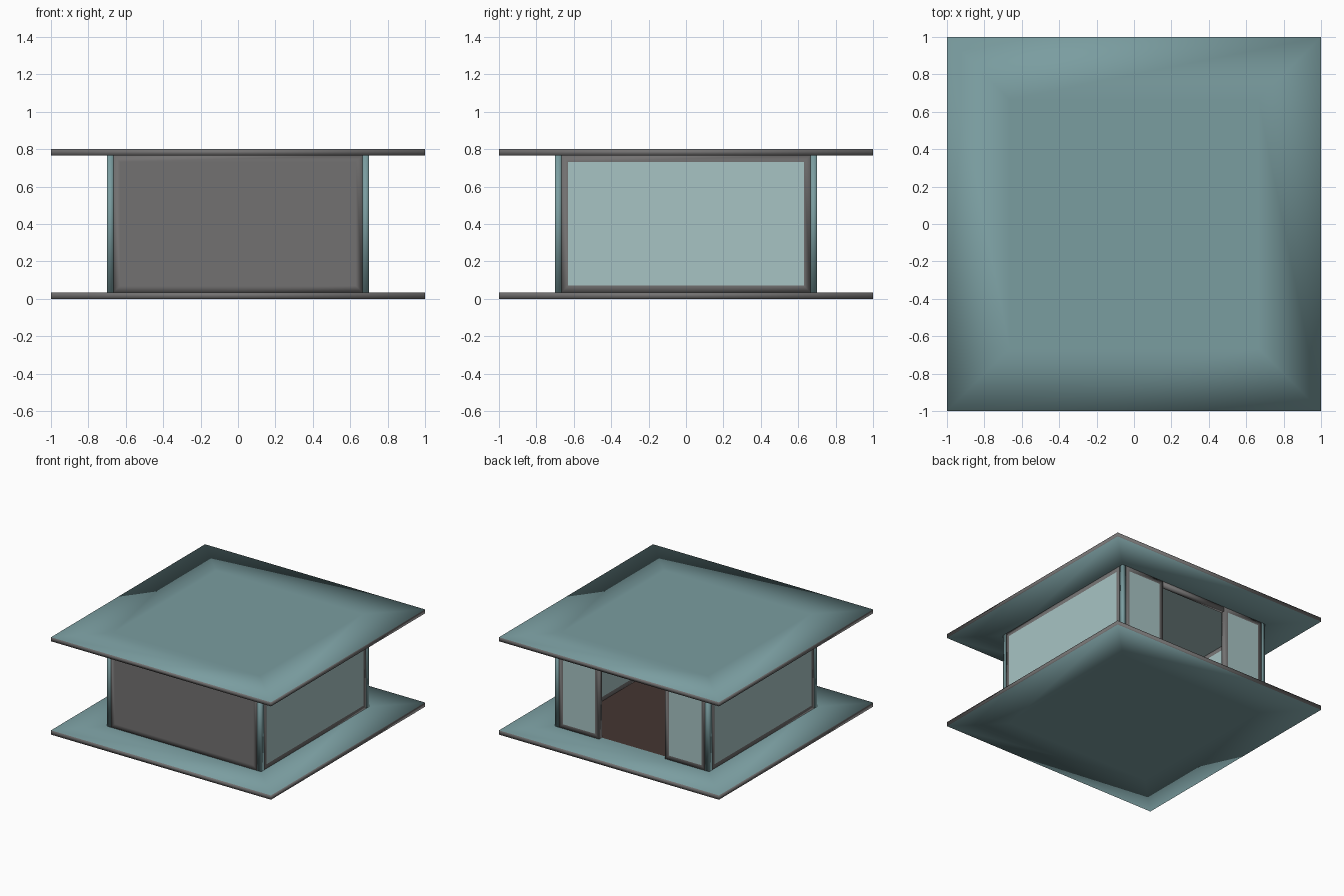
import bpy, bmesh
from mathutils import Vector

if "Cube" in bpy.data.objects:
    bpy.data.objects.remove(bpy.data.objects["Cube"])


def mat(name, r, g, b):
    m = bpy.data.materials.new(name)
    m.diffuse_color = (r, g, b, 1)
    m.use_nodes = True
    m.node_tree.nodes["Principled BSDF"].inputs["Base Color"].default_value = m.diffuse_color
    return m


teal = mat("teal", 0.195, 0.337, 0.352)
grey = mat("frame_grey", 0.17, 0.165, 0.165)
glass = mat("pale_glass", 0.39, 0.55, 0.55)
brown = mat("brown_floor", 0.058, 0.036, 0.031)

OUT, IN, T = 0.70, 0.665, 0.035   # outer wall line, inner wall line, thickness
Z0, Z1 = 0.035, 0.767             # wall bottom and top


def box(name, lo, hi, mats, axis=None, inset=0.0):
    """Smooth box; both faces along axis are inset. mats = sides, rim, panel on + side, panel on - side."""
    lo, hi = Vector(lo), Vector(hi)
    bm = bmesh.new()
    bmesh.ops.create_cube(bm, size=1)
    for v in bm.verts:
        v.co = Vector([(lo[i] + hi[i]) / 2 + v.co[i] * (hi[i] - lo[i]) for i in range(3)])
    bm.normal_update()
    if axis is not None:
        big = [f for f in bm.faces if abs(f.normal[axis]) > 0.9]
        for f in big:
            rim = bmesh.ops.inset_region(bm, faces=[f], thickness=inset, use_even_offset=True)["faces"]
            for r in rim:
                r.material_index = 1
            f.material_index = 2 if f.normal[axis] > 0 else 3
    for f in bm.faces:
        f.smooth = True
    me = bpy.data.meshes.new(name)
    bm.to_mesh(me)
    bm.free()
    for m in mats:
        me.materials.append(m)
    ob = bpy.data.objects.new(name, me)
    bpy.context.collection.objects.link(ob)
    return ob


# floor and roof slabs: the area inside the walls has its own finish
box("floor_slab", (-1, -1, 0), (1, 1, Z0), (grey, teal, brown, teal), 2, 1 - IN)
box("roof_slab", (-1, -1, Z1), (1, 1, 0.80), (grey, teal, teal, glass), 2, 1 - IN)

# corner posts
for sx, nx in ((-1, "left"), (1, "right")):
    for sy, ny in ((-1, "front"), (1, "back")):
        xs, ys = sorted((sx * IN, sx * OUT)), sorted((sy * IN, sy * OUT))
        box(f"{ny}_{nx}_post", (xs[0], ys[0], Z0), (xs[1], ys[1], Z1), (teal,))

# solid front wall
box("front_wall", (-IN, -OUT, Z0), (IN, -IN, Z1), (grey,) * 4, 1, T)

# framed side windows and the two windows beside the rear doorway
framed = (grey, grey, glass, glass)
for s, n in ((-1, "left"), (1, "right")):
    xs = sorted((s * IN, s * OUT))
    box(f"{n}_window", (xs[0], -IN, Z0), (xs[1], IN, Z1), framed, 0, T)
    xs = sorted((s * 0.30, s * IN))
    box(f"back_{n}_window", (xs[0], IN, Z0), (xs[1], OUT, Z1), framed, 1, T)

# bar above the doorway
box("door_lintel", (-0.30, IN, Z1 - T), (0.30, OUT, Z1), (grey,))
